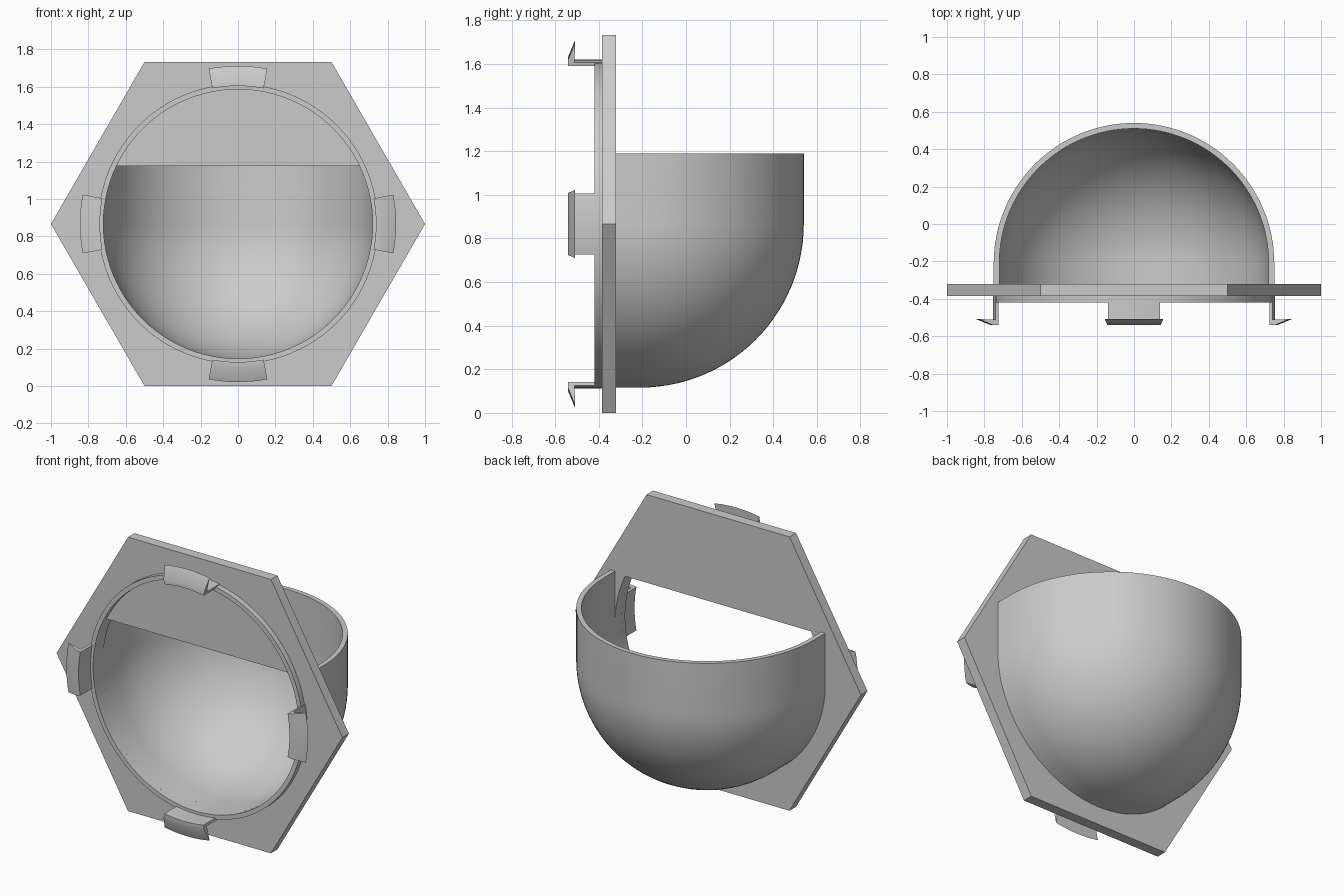
import bpy, bmesh
from math import sin, cos, pi, asin, sqrt, radians

if "Cube" in bpy.data.objects:
    bpy.data.objects.remove(bpy.data.objects["Cube"], do_unlink=True)

CZ = sqrt(3) / 2            # height of the central axis
R_IN, R_OUT = 0.72, 0.75    # bowl wall radii
FRONT, BACK = -0.385, -0.32  # plate faces
BOWL_Y = -0.21              # centre of the rounded bowl
BOWL_TOP, PANEL_EDGE = 1.19, 1.175

grey = bpy.data.materials.new("plain grey")
grey.use_nodes = True
grey.diffuse_color = (0.6, 0.6, 0.6, 1)
grey.node_tree.nodes["Principled BSDF"].inputs["Base Color"].default_value = grey.diffuse_color


def finish(bm, name):
    bmesh.ops.remove_doubles(bm, verts=bm.verts, dist=1e-5)
    bmesh.ops.recalc_face_normals(bm, faces=bm.faces)
    mesh = bpy.data.meshes.new(name)
    bm.to_mesh(mesh)
    bm.free()
    mesh.materials.append(grey)
    obj = bpy.data.objects.new(name, mesh)
    bpy.context.collection.objects.link(obj)
    bpy.ops.object.select_all(action="DESELECT")
    obj.select_set(True)
    bpy.context.view_layer.objects.active = obj
    bpy.ops.object.shade_smooth_by_angle(angle=radians(25))
    return obj


def sweep(name, profile, start, end, steps):
    """Sweep a closed (radius, y) profile around the central axis."""
    bm = bmesh.new()
    rows = []
    for i in range(steps + 1):
        a = start + (end - start) * i / steps
        rows.append([bm.verts.new((r * cos(a), y, CZ + r * sin(a))) for r, y in profile])
    n = len(profile)
    for p, q in zip(rows, rows[1:]):
        for j in range(n):
            k = (j + 1) % n
            bm.faces.new((p[j], p[k], q[k], q[j]))
    if end - start < 2 * pi - 0.001:
        bm.faces.new(rows[0])
        bm.faces.new(rows[-1])
    return finish(bm, name)


# Hexagonal plate, its round opening closed off by a straight edge near the top
bm = bmesh.new()
hexagon = [(cos(i * pi / 3), CZ + sin(i * pi / 3)) for i in range(6)]
edge_angle = asin((PANEL_EDGE - CZ) / R_IN)
sweep_angle = pi + 2 * edge_angle
opening = []
for i in range(81):
    a = edge_angle - sweep_angle * i / 80
    opening.append((R_IN * cos(a), CZ + R_IN * sin(a)))
edges = []
for outline in (hexagon, opening):
    verts = [bm.verts.new((x, FRONT, z)) for x, z in outline]
    edges += [bm.edges.new((verts[i - 1], verts[i])) for i in range(len(verts))]
bmesh.ops.triangle_fill(bm, edges=edges, use_beauty=True)
extruded = bmesh.ops.extrude_face_region(bm, geom=bm.faces[:], use_keep_orig=True)
moved = [v for v in extruded["geom"] if isinstance(v, bmesh.types.BMVert)]
bmesh.ops.translate(bm, verts=moved, vec=(0, BACK - FRONT, 0))
finish(bm, "hexagonal_plate")

# Raised rim around the opening
sweep("front_rim", [(R_IN, -0.42), (0.748, -0.42), (0.748, FRONT), (R_IN, FRONT)],
      0, 2 * pi, 96)

# Four snap clips with outward hooks
clip = [(0.738, FRONT), (0.738, -0.54), (0.768, -0.54), (0.845, -0.508),
        (0.754, -0.512), (0.754, FRONT)]
half = radians(10.7)
for i, side in enumerate(("left", "top", "right", "bottom")):
    sweep(side + "_clip", clip, i * pi / 2 - half, i * pi / 2 + half, 10)

# Bowl: rounded below the axis, straight walls above, open at the top
bm = bmesh.new()
ARC, RISE = 64, 28


def levels(radius):
    angles = [pi / 2 * (1 - i / RISE) for i in range(RISE + 1)]
    return [(radius * cos(a), CZ - radius * sin(a)) for a in angles] + [(radius, BOWL_TOP)]


rows = []
for rho, z in levels(R_OUT) + levels(R_IN)[::-1]:
    path = [(rho, BACK)]
    path += [(rho * cos(pi * i / ARC), BOWL_Y + rho * sin(pi * i / ARC)) for i in range(ARC + 1)]
    path += [(-rho, BACK)]
    rows.append([bm.verts.new((x, y, z)) for x, y in path])
for p, q in zip(rows, rows[1:]):
    for j in range(len(p) - 1):
        bm.faces.new((p[j], p[j + 1], q[j + 1], q[j]))
# Front edges of the wall, against the plate
last = len(rows) - 1
for i in range(RISE + 1):
    for j in (0, -1):
        bm.faces.new((rows[i][j], rows[i + 1][j], rows[last - 1 - i][j], rows[last - i][j]))
finish(bm, "bowl")
